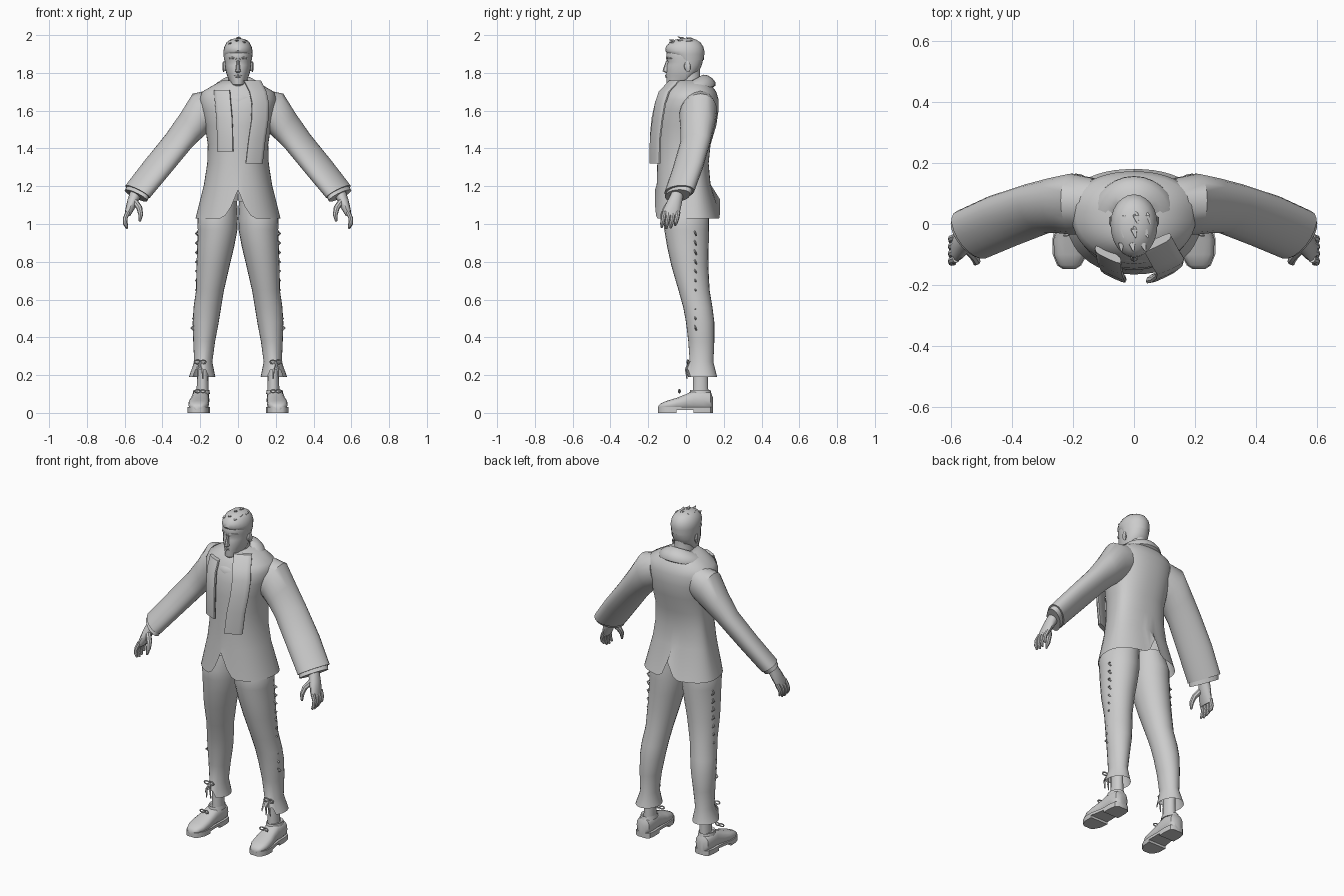
import bpy, bmesh, math
from mathutils import Vector as V

grey = bpy.data.materials.new("plain grey")
grey.diffuse_color = (0.6, 0.6, 0.6, 1)


def finish(name, bm, mirror=False, angle=40):
    bmesh.ops.recalc_face_normals(bm, faces=bm.faces[:])
    me = bpy.data.meshes.new(name)
    bm.to_mesh(me)
    bm.free()
    for p in me.polygons:
        p.use_smooth = True
    me.set_sharp_from_angle(angle=math.radians(angle))
    me.materials.append(grey)
    ob = bpy.data.objects.new(name, me)
    bpy.context.collection.objects.link(ob)
    if mirror:
        m = ob.modifiers.new("mirror", 'MIRROR')
        m.use_mirror_merge = False
    return ob


def ring(c, u, v, n=16, p=1.0):
    """Closed section about c with half axes u and v; p < 1 makes it boxier."""
    c, u, v, out = V(c), V(u), V(v), []
    for i in range(n):
        a = 2 * math.pi * i / n
        ca, sa = math.cos(a), math.sin(a)
        out.append(c + u * math.copysign(abs(ca) ** p, ca) + v * math.copysign(abs(sa) ** p, sa))
    return out


def level(z, rx, yf, yb, x=0, n=24, mid=None, p=1.0):
    """Horizontal section with separate front and back depth."""
    mid = (yf + yb) / 2 if mid is None else mid
    pts = ring((x, 0, z), (rx, 0, 0), (0, 1, 0), n, p)
    for q in pts:
        q.y = mid + q.y * ((yb - mid) if q.y > 0 else (mid - yf))
    return pts


def loft(name, rings, caps=(True, True), loop=False, **kw):
    bm = bmesh.new()
    vs = [[bm.verts.new(q) for q in r] for r in rings]
    n = len(vs[0])
    for a, b in list(zip(vs, vs[1:])) + ([(vs[-1], vs[0])] if loop else []):
        for i in range(n):
            bm.faces.new((a[i], a[(i + 1) % n], b[(i + 1) % n], b[i]))
    if not loop:
        for on, r in zip(caps, (vs[0], vs[-1])):
            if on:
                bm.faces.new(r)
    return finish(name, bm, **kw)


def tube(name, pts, radii, n=8, flat=1.0, **kw):
    """Round limb through points, used for fingers, strings and locks."""
    pts = [V(p) for p in pts]
    rings = []
    for i, p in enumerate(pts):
        d = (pts[min(i + 1, len(pts) - 1)] - pts[max(i - 1, 0)]).normalized()
        side = d.cross(V((0, 1, 0)) if abs(d.y) < 0.8 else V((1, 0, 0))).normalized()
        rings.append(ring(p, side * radii[i] * flat, d.cross(side) * radii[i], n))
    return loft(name, rings, **kw)


# Jacket body, with a cut-away front hem and a back vent
levels = [(1.03, .225, -.165, .18), (1.21, .18, -.155, .13), (1.32, .163, -.152, .12),
          (1.42, .160, -.15, .13), (1.52, .175, -.15, .16), (1.60, .195, -.145, .172),
          (1.66, .205, -.13, .172), (1.70, .19, -.11, .16), (1.735, .13, -.09, .135),
          (1.76, .085, -.06, .11)]
rings = [level(*l, n=48, mid=.04, p=.9) for l in levels]
for q in rings[0]:
    t = abs(q.x)
    if q.y < 0:
        q.z += 0.15 * max(0, 1 - t / 0.09) ** 1.7
    else:
        q.z += 0.10 * max(0, 1 - t / 0.045)
loft("jacket_body", rings, (False, True))

# Sleeves: top point, bottom point (x, z), depth centre, half depth, twist
sleeve = [((.15, 1.71), (.11, 1.51), .06, .09, 0), ((.24, 1.69), (.165, 1.48), .065, .10, 0),
          ((.305, 1.585), (.21, 1.44), .06, .09, .01), ((.38, 1.475), (.255, 1.395), .05, .08, .02),
          ((.49, 1.335), (.37, 1.26), .01, .08, .03), ((.59, 1.205), (.475, 1.135), -.035, .078, .03)]


def sleeve_ring(t, b, y, ry, tw, k=1.0):
    c = ((t[0] + b[0]) / 2, y, (t[1] + b[1]) / 2)
    return ring(c, ((t[0] - b[0]) / 2 * k, .012 * k, (t[1] - b[1]) / 2 * k), (tw * k, ry * k, 0), 20)


rings = [sleeve_ring(*s) for s in sleeve]
rings.append(sleeve_ring(*sleeve[-1], .8))
loft("sleeve", rings, mirror=True)
cuff = [((.575, 1.21), (.475, 1.15), -.03, .068, .03), ((.592, 1.182), (.488, 1.118), -.045, .066, .03)]
loft("shirt_cuff", [sleeve_ring(*c) for c in cuff] + [sleeve_ring(*cuff[1], .75)], mirror=True)

# Hands
loft("palm", [ring((.54, -.045, 1.165), (.03, 0, .008), (0, .033, 0), 12),
              ring((.558, -.06, 1.12), (.027, 0, .008), (0, .04, 0), 12),
              ring((.575, -.075, 1.075), (.021, 0, .006), (0, .046, 0), 12),
              ring((.586, -.082, 1.045), (.014, 0, .004), (0, .042, 0), 12)], mirror=True)
for i in range(4):
    y, drop = -.118 + i * .024, (.006, 0, .004, .018)[i]
    tube("finger", [(.582, y + .004, 1.065), (.597, y - .002, 1.03), (.597, y - .008, 1.0 + drop / 2),
                    (.587, y - .011, .975 + drop)], (.013, .012, .011, .006), mirror=True)
tube("thumb", [(.55, -.075, 1.125), (.522, -.105, 1.085), (.515, -.122, 1.05), (.52, -.13, 1.015)],
     (.016, .016, .013, .006), mirror=True)

# Trousers: one tapered leg each, overlapping at the hips, split at the hem
leg = [(1.12, .09, .085, -.10, .11), (1.03, .108, .107, -.12, .122), (.97, .108, .105, -.115, .122),
       (.88, .118, .098, -.10, .12), (.78, .132, .088, -.078, .118), (.65, .148, .074, -.04, .125),
       (.56, .162, .073, -.015, .14), (.48, .171, .069, 0, .15), (.38, .179, .058, .012, .15),
       (.27, .184, .048, .02, .145), (.19, .19, .07, 0, .165)]
rings = [level(z, rx, yf, yb, x, 24) for z, x, rx, yf, yb in leg]
for q in rings[-1]:
    if q.y < .05 and abs(q.x - .195) < .03:
        q.z += .04
loft("trouser_leg", rings, (True, False), mirror=True, angle=50)

# Side seam lacing and hem ties
for i in range(11):
    z = .95 - i * .05
    x = .217 if z > .6 else .217 + (.6 - z) * .16
    tube("seam_lace", [(x - .006, .045, z + .012), (x + .007, .05, z), (x - .006, .055, z - .012)],
         (.004, .005, .004), 5, mirror=True)


def bow(name, x, y, z, r, sx):
    pts = [(x + sx * r * (1 - math.cos(a)), y - .008 * math.sin(a / 2), z + r * .6 * math.sin(a))
           for a in [2 * math.pi * k / 8 for k in range(9)]]
    tube(name, pts, [.004] * 9, 5, mirror=True)


for sx in (-1, 1):
    bow("hem_tie", .20, .015, .27, .016, sx)
    bow("shoe_lace", .2, -.03, .115, .014, sx)
    tube("tie_end", [(.2, .015, .27), (.2 + sx * .012, 0, .23), (.2 + sx * .014, .005, .18)],
         (.005, .006, .003), 5, mirror=True)

# Ankles
loft("ankle", [level(z, .03 + k, .037 - k, .117 + k, .187, 14) for z, k in
               ((.30, 0), (.19, 0), (.12, .002), (.07, .004))], mirror=True)

# Shoes: heel-to-toe sections (y, half width, top height, x)
shoe = [(.142, .025, .085, .198), (.13, .042, .11, .198), (.09, .048, .12, .199), (.04, .047, .118, .2),
        (.0, .049, .10, .203), (-.05, .055, .08, .208), (-.1, .052, .065, .21),
        (-.135, .036, .05, .212), (-.147, .018, .035, .212)]
loft("shoe_upper", [ring((x, y, (h + .015) / 2), (w, 0, 0), (0, 0, (h - .015) / 2), 14, .75)
                    for y, w, h, x in shoe], mirror=True)


def sole(name, part, z0, z1):
    rim = [(x + w + .004, y) for y, w, h, x in part] + [(x - w - .004, y) for y, w, h, x in part[::-1]]
    loft(name, [[V((x, y, z)) for x, y in rim] for z in (z0, z1)], mirror=True)


sole("sole", shoe, .014, .03)
sole("heel", shoe[:4], 0, .016)
sole("front_tread", shoe[5:], 0, .016)
loft("shoe_collar", [level(z, r, .075 - r * 1.25, .075 + r * 1.3, .194, 16) for z, r in
                     ((.10, .046), (.122, .042), (.115, .034))], mirror=True)

# Neck and head
loft("neck", [level(z, r, yf, yb) for z, r, yf, yb in
              ((1.68, .07, -.06, .10), (1.75, .052, -.05, .075), (1.83, .05, -.04, .075))])
head = [(1.728, .02, -.092, -.05), (1.738, .034, -.102, -.02), (1.76, .048, -.104, .01),
        (1.785, .058, -.104, .04), (1.81, .065, -.104, .07), (1.84, .069, -.102, .083),
        (1.858, .071, -.096, .088), (1.875, .072, -.105, .091), (1.90, .073, -.104, .092),
        (1.93, .069, -.095, .087), (1.955, .058, -.08, .074), (1.972, .038, -.055, .05)]
loft("head", [level(*h, mid=0, p=.95) if h[0] > 1.75 else level(*h) for h in head])
loft("nose", [level(z, r, yf, -.085, n=8) for z, r, yf in
              ((1.80, .008, -.108), (1.808, .015, -.124), (1.825, .011, -.12), (1.865, .007, -.105))])
for z in (1.779, 1.786):
    tube("lip", [(-.02, -.096, z), (0, -.106, z), (.02, -.096, z)], (.002, .005, .002), 6)
tube("brow", [(.006, -.1, 1.874), (.03, -.095, 1.88), (.052, -.075, 1.876)], (.005, .006, .003), 6, mirror=True)
loft("ear", [ring((x, .005 + y, 1.833), (0, r * .7, r * .15), (0, -.004, r * 1.3), 10)
             for x, y, r in ((.064, -.005, .015), (.077, .004, .023), (.081, .006, .016))], mirror=True)

# Hair cap with swept locks
hair = [(1.868, .074, -.02, .094), (1.90, .077, -.098, .097), (1.918, .077, -.11, .097),
        (1.94, .072, -.106, .091), (1.962, .06, -.085, .076), (1.977, .04, -.055, .052),
        (1.983, .015, -.02, .015)]
loft("hair", [level(*h, mid=0) for h in hair], (False, True))
for i in range(9):
    x = (i % 3 - 1) * .032 + (i // 3 - 1) * .006
    y = -.065 + (i // 3) * .045
    z = 1.965 - abs(x) * .4 - (.012 if i < 3 else 0)
    tube("hair_lock", [(x, y + .02, z), (x * 1.1, y, z + .019), (x * 1.25 + .006, y - .025, z + .026 - abs(x) * .2)],
         (.014, .011, .002), 6, .6)

# Scarf wrapped round the neck
rings = []
for k in range(28):
    a = 2 * math.pi * k / 28
    ca, sa = math.cos(a), math.sin(a)
    rings.append(ring((.1 * ca, .012 + .105 * sa, 1.715 + .042 * sa), (.042 * ca, .04 * sa, -.024),
                      (.01 * ca, .01 * sa, .024), 10))
loft("scarf_wrap", rings, loop=True)


def tail(name, pts, w, skew):
    loft(name, [ring(p, (w, skew, 0), (0, .014, 0), 12, .6) for p in pts])


tail("long_scarf_tail", [(.075, -.06, 1.76), (.105, -.115, 1.70), (.118, -.135, 1.64), (.115, -.15, 1.55),
                         (.10, -.162, 1.45), (.085, -.165, 1.32)], .046, .022)
tail("short_scarf_tail", [(-.085, -.10, 1.71), (-.08, -.135, 1.65), (-.072, -.155, 1.56),
                          (-.068, -.164, 1.46), (-.068, -.16, 1.385)], .043, -.02)
